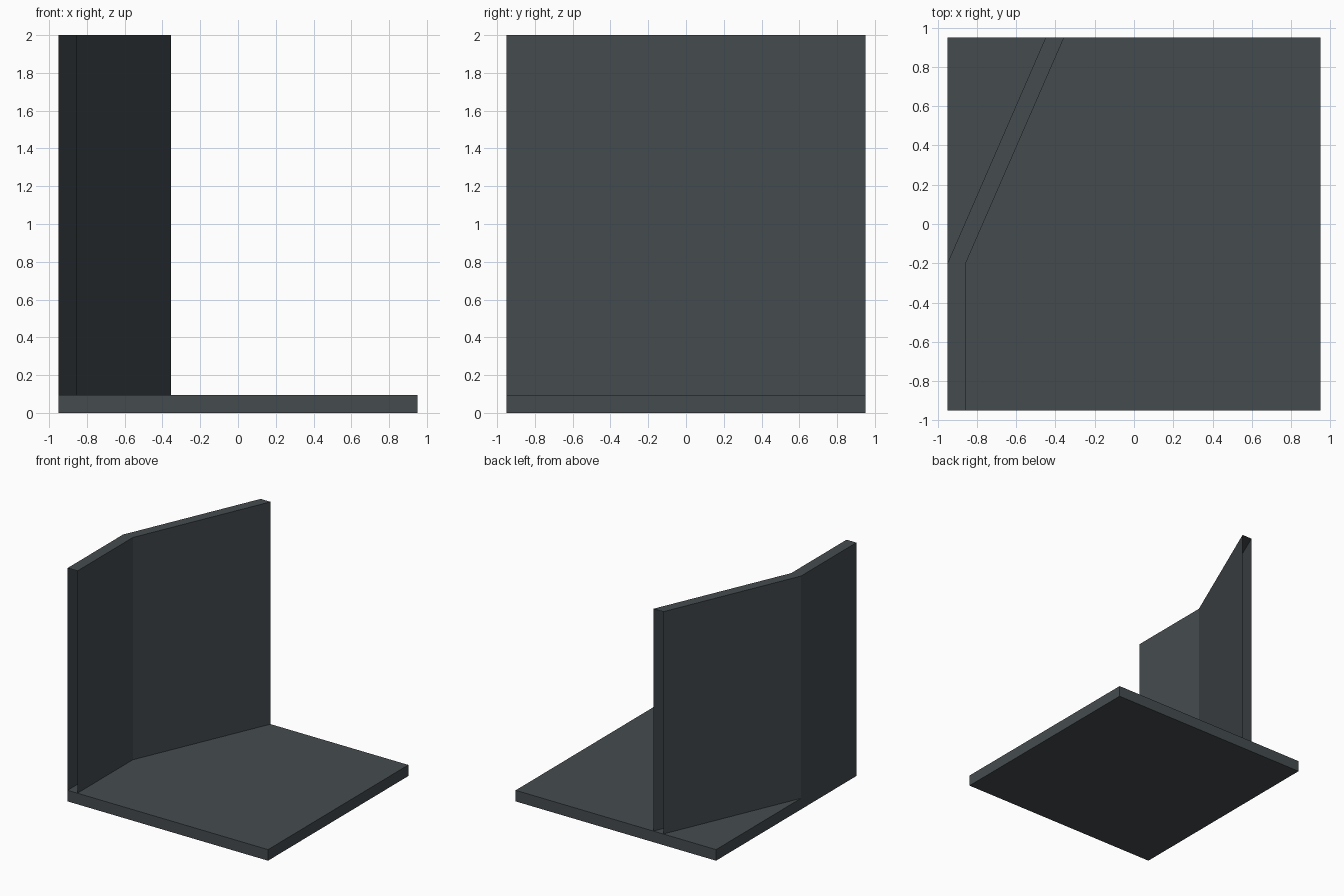
import bpy, bmesh

if "Cube" in bpy.data.objects:
    bpy.data.objects.remove(bpy.data.objects["Cube"])

mat = bpy.data.materials.new("dark slate grey")
mat.diffuse_color = (0.06, 0.072, 0.078, 1)
mat.use_nodes = True
mat.node_tree.nodes["Principled BSDF"].inputs["Base Color"].default_value = mat.diffuse_color

HALF, FLOOR, TOP = 0.95, 0.095, 2.0


def finish(name, bm):
    me = bpy.data.meshes.new(name)
    bm.to_mesh(me)
    bm.free()
    me.materials.append(mat)
    ob = bpy.data.objects.new(name, me)
    bpy.context.collection.objects.link(ob)


# Square floor slab
bm = bmesh.new()
bmesh.ops.create_cube(bm, size=1)
for v in bm.verts:
    v.co.x *= 2 * HALF
    v.co.y *= 2 * HALF
    v.co.z = (v.co.z + 0.5) * FLOOR
finish("floor_slab", bm)

# Bent wall: two skins and a top cap, open at both ends and underneath
outer = [(-HALF, -HALF), (-HALF, -0.2), (-0.45, HALF)]
inner = [(-0.857, -HALF), (-0.857, -0.2), (-0.356, HALF)]
bm = bmesh.new()
rows = [[bm.verts.new((x, y, z)) for x, y in path]
        for path, z in ((outer, FLOOR), (outer, TOP), (inner, TOP), (inner, FLOOR))]
for a, b in zip(rows, rows[1:]):
    for i in range(2):
        bm.faces.new((a[i], b[i], b[i + 1], a[i + 1]))
# Outward normals: the top cap must face up
bm.normal_update()
if sum(f.normal.z for f in bm.faces) < 0:
    bmesh.ops.reverse_faces(bm, faces=bm.faces[:])
finish("bent_wall", bm)
